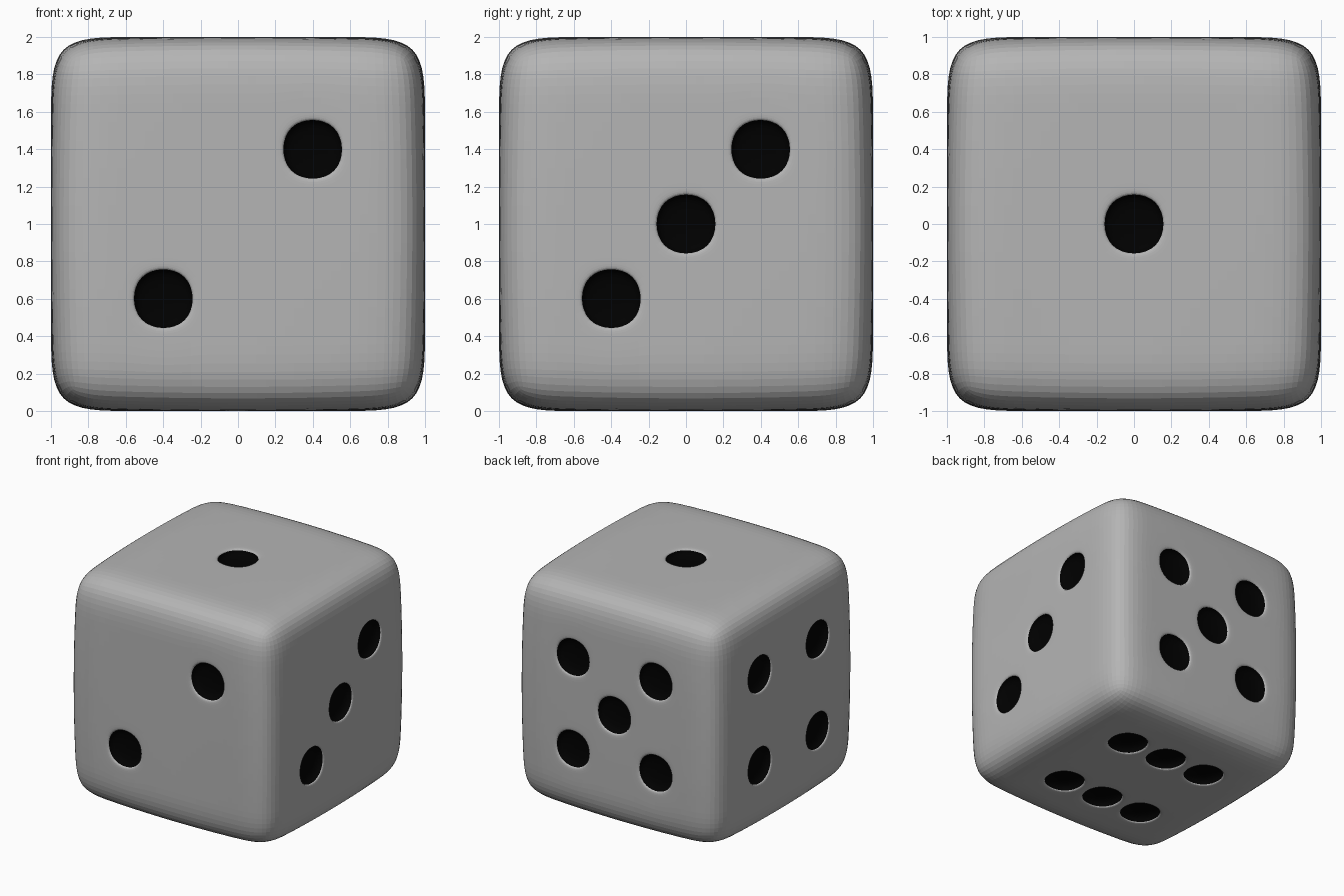
import bpy, bmesh
from mathutils import Vector

if "Cube" in bpy.data.objects:
    bpy.data.objects.remove(bpy.data.objects["Cube"])

P = 0.4       # pip spacing (also the cell size of the 5 x 5 grid per face)
INSET = 0.034
DEPTH = 0.075
PULL = 0.03   # how far the eight corners are drawn in

# Pip centres on each side of a cube centred on the origin
diag = [(-P, -P), (P, P)]
corners = diag + [(-P, P), (P, -P)]
pips = [Vector((0, 0, 1))]                                             # one, top
pips += [Vector((u, -1, v)) for u, v in diag]                          # two, front
pips += [Vector((1, u, v)) for u, v in diag + [(0, 0)]]                # three, right
pips += [Vector((-1, u, v)) for u, v in corners]                       # four, left
pips += [Vector((u, 1, v)) for u, v in corners + [(0, 0)]]             # five, back
pips += [Vector((u, v, -1)) for u in (-P, 0, P) for v in (-P, P)]      # six, bottom

# Body cage: cube with a 5 x 5 grid on each side
bm = bmesh.new()
bmesh.ops.create_cube(bm, size=2)
bmesh.ops.subdivide_edges(bm, edges=bm.edges[:], cuts=4, use_grid_fill=True)
bm.normal_update()
cells = [f for f in bm.faces
         if any((f.calc_center_median() - p).length < 0.05 for p in pips)]

# Soften the corners so the edges bow slightly
for v in bm.verts:
    v.co *= 1 - PULL * (v.co.x * v.co.y * v.co.z) ** 2
bm.normal_update()

# Pips: inset each cell, then push it inwards
bmesh.ops.inset_individual(bm, faces=cells, thickness=INSET, use_even_offset=True)
walls = bmesh.ops.inset_individual(bm, faces=cells, thickness=0.0, depth=-DEPTH)["faces"]
for f in cells + walls:
    f.material_index = 1
bmesh.ops.translate(bm, verts=bm.verts[:], vec=(0, 0, 1))

mesh = bpy.data.meshes.new("die")
bm.to_mesh(mesh)
bm.free()

# Grey body, black pips
for name, c in (("body_grey", 0.46), ("pip_black", 0.0)):
    mat = bpy.data.materials.new(name)
    mat.diffuse_color = (c, c, c, 1)
    mat.use_nodes = True
    mat.node_tree.nodes["Principled BSDF"].inputs["Base Color"].default_value = mat.diffuse_color
    mesh.materials.append(mat)

die = bpy.data.objects.new("die", mesh)
bpy.context.collection.objects.link(die)

# Subdivision rounds the edges and the pips
sub = die.modifiers.new("round", 'SUBSURF')
sub.levels = sub.render_levels = 3
